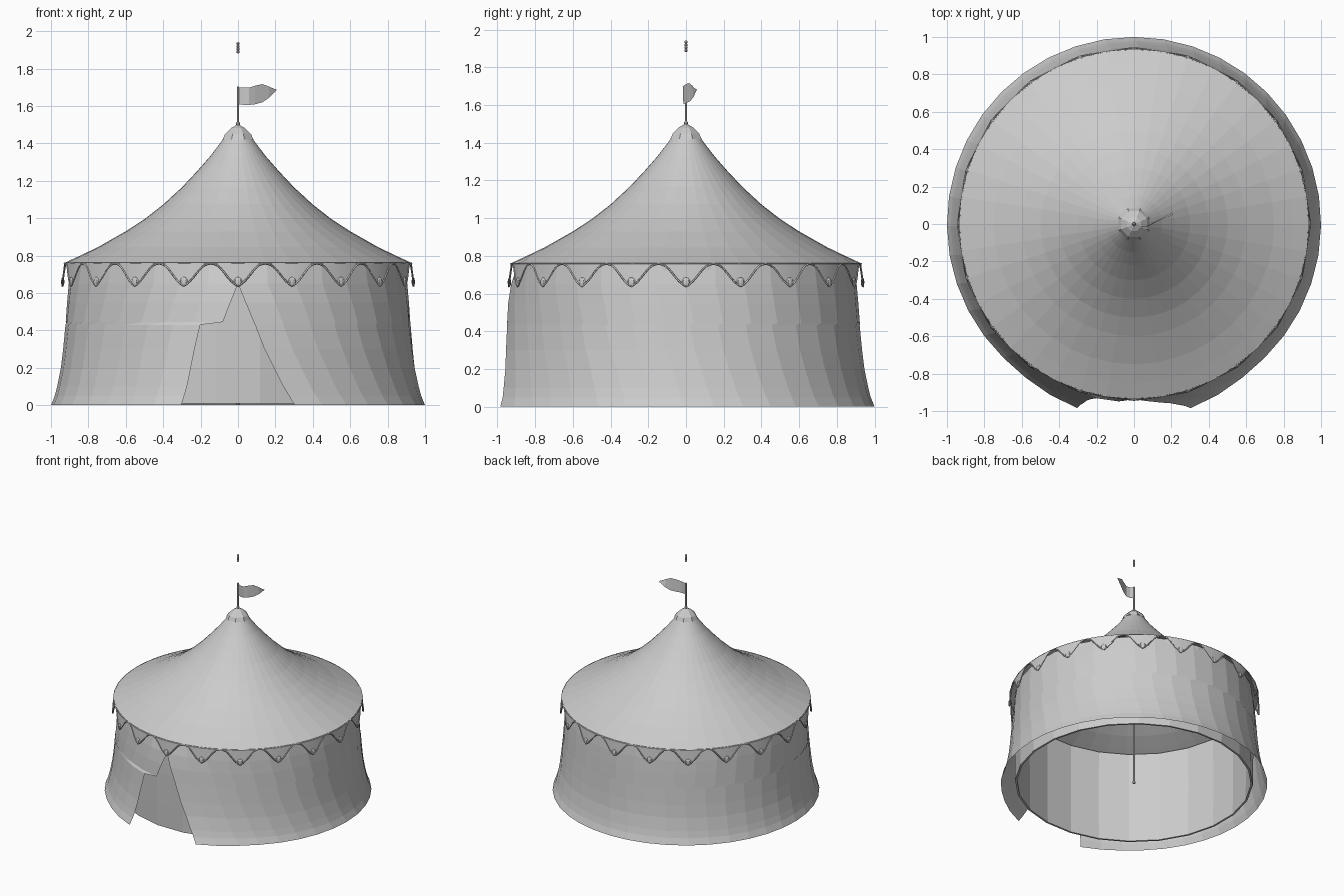
import bpy, bmesh, math
from math import sin, cos, pi, radians

if "Cube" in bpy.data.objects:
    bpy.data.objects.remove(bpy.data.objects["Cube"])


def make(name, verts, faces):
    me = bpy.data.meshes.new(name)
    me.from_pydata(verts, [], faces)
    bm = bmesh.new()
    bm.from_mesh(me)
    bmesh.ops.remove_doubles(bm, verts=bm.verts, dist=1e-5)
    bmesh.ops.recalc_face_normals(bm, faces=bm.faces)
    bm.to_mesh(me)
    bm.free()
    ob = bpy.data.objects.new(name, me)
    bpy.context.collection.objects.link(ob)
    return ob


def grid_faces(rows, cols):
    return [(i * cols + j, i * cols + j + 1, (i + 1) * cols + j + 1, (i + 1) * cols + j)
            for i in range(rows - 1) for j in range(cols - 1)]


def polar(a, r, z):
    """Angle a is measured from the front (-y), turning towards +x."""
    return (r * sin(a), -r * cos(a), z)


def lathe(name, profile, n, phase=0.0):
    verts = [polar(phase + 2 * pi * j / n, r, z) for r, z in profile for j in range(n + 1)]
    return make(name, verts, grid_faces(len(profile), n + 1))


def interp(pts, t):
    for (a, va), (b, vb) in zip(pts, pts[1:]):
        if t <= b:
            return va + (vb - va) * (t - a) / (b - a)
    return pts[-1][1]


# Outer wall: flared cloth, parted at the front into two pulled-back flaps
# each row: height, radius, left door edge x, right door edge x
ROWS = [(0, 1.0, -.30, .30), (.05, .98, -.285, .27), (.1, .967, -.27, .24), (.2, .947, -.25, .19),
        (.3, .935, -.23, .14), (.43, .923, -.20, .09), (.445, .922, -.08, .083),
        (.55, .914, -.04, .04), (.65, .905, 0, 0), (.76, .89, 0, 0)]
N = 36
verts = []
for z, r, xl, xr in ROWS:
    a0 = math.asin(xr / (r + .02))
    a1 = 2 * pi + math.asin(xl / (r + .02))
    for j in range(N + 1):
        a = a0 + (a1 - a0) * j / N
        edge = min(a - a0, a1 - a)
        flare = .03 * max(0, 1 - edge / radians(22)) * min(1, (.76 - z) / .15)
        verts.append(polar(a, r + flare, z))
make("outer_wall", verts, grid_faces(len(ROWS), N + 1))

# Inner wall: closed lining behind the doorway
lining = lathe("inner_wall", [(.885, .01), (.888, .2), (.89, .45), (.885, .76)], 24, pi / 24)
mod = lining.modifiers.new("thickness", 'SOLIDIFY')
mod.thickness = .015
mod.offset = 0

# Roof: concave swept cone
lathe("roof", [(.937, .757), (.85, .797), (.75, .845), (.6, .93), (.5, .995), (.4, 1.073),
               (.3, 1.165), (.22, 1.25), (.15, 1.33), (.1, 1.395), (.06, 1.45)], 40)

# Cap at the peak
lathe("roof_cap", [(.06, 1.418), (.09, 1.42), (.075, 1.45), (.04, 1.482), (.001, 1.502)], 8, pi / 8)

# Scalloped valance with piping and a hanging lobe on each point
DROP = [(0, .757), (.1, .752), (.2, .727), (.3, .69), (.38, .663), (.44, .648), (.5, .637)]
SC, S = 20, 16
cols = SC * S
bottom = []
for j in range(cols + 1):
    t = ((j + S / 2) % S) / S
    z = interp(DROP, min(t, 1 - t))
    bottom.append(polar(2 * pi * j / cols, .93 + .08 * (.757 - z), z))
top = [polar(2 * pi * j / cols, .93, .762) for j in range(cols + 1)]
make("valance", top + bottom, grid_faces(2, cols + 1))

cu = bpy.data.curves.new("valance_piping", 'CURVE')
cu.dimensions = '3D'
cu.bevel_depth = .005
cu.bevel_resolution = 0
sp = cu.splines.new('POLY')
sp.points.add(cols - 1)
for p, co in zip(sp.points, bottom):
    p.co = (*co, 1)
sp.use_cyclic_u = True
bpy.context.collection.objects.link(bpy.data.objects.new("valance_piping", cu))

for k in range(SC):
    a = 2 * pi * k / SC
    bpy.ops.mesh.primitive_uv_sphere_add(segments=8, ring_count=6, radius=1,
                                         location=polar(a, .937, .66), rotation=(0, 0, a))
    ob = bpy.context.object
    ob.name = "valance_lobe"
    ob.scale = (.022, .009, .026)


# Centre pole, its end knobs and the flagstaff
def rod(name, r, z0, z1):
    bpy.ops.mesh.primitive_cylinder_add(vertices=8, radius=r, depth=z1 - z0,
                                        location=(0, 0, (z0 + z1) / 2))
    bpy.context.object.name = name


def ball(name, r, z):
    bpy.ops.mesh.primitive_uv_sphere_add(segments=8, ring_count=6, radius=r, location=(0, 0, z))
    bpy.context.object.name = name


rod("centre_pole", .009, .01, 1.5)
ball("pole_foot", .013, .013)
rod("flagstaff", .006, 1.5, 1.705)
ball("flagstaff_knob", .011, 1.505)

# Finial floating above the staff: stacked beads
rod("finial_core", .005, 1.882, 1.94)
for k in range(4):
    ball("finial_bead", .009, 1.89 + k * .0145)

# Waving pennant: x, y, lower z, upper z
FLAG = [(0, 0, 1.61, 1.70), (.03, -.012, 1.606, 1.698), (.06, -.014, 1.606, 1.698),
        (.09, 0, 1.609, 1.708), (.13, .022, 1.62, 1.717), (.165, .04, 1.643, 1.704),
        (.205, .058, 1.683, 1.687)]
verts = [(x, y - (0.01 * (i / 6) if k else 0), (lo, hi)[k])
         for k in range(2) for i, (x, y, lo, hi) in enumerate(FLAG)]
make("pennant", verts, grid_faces(2, len(FLAG)))
